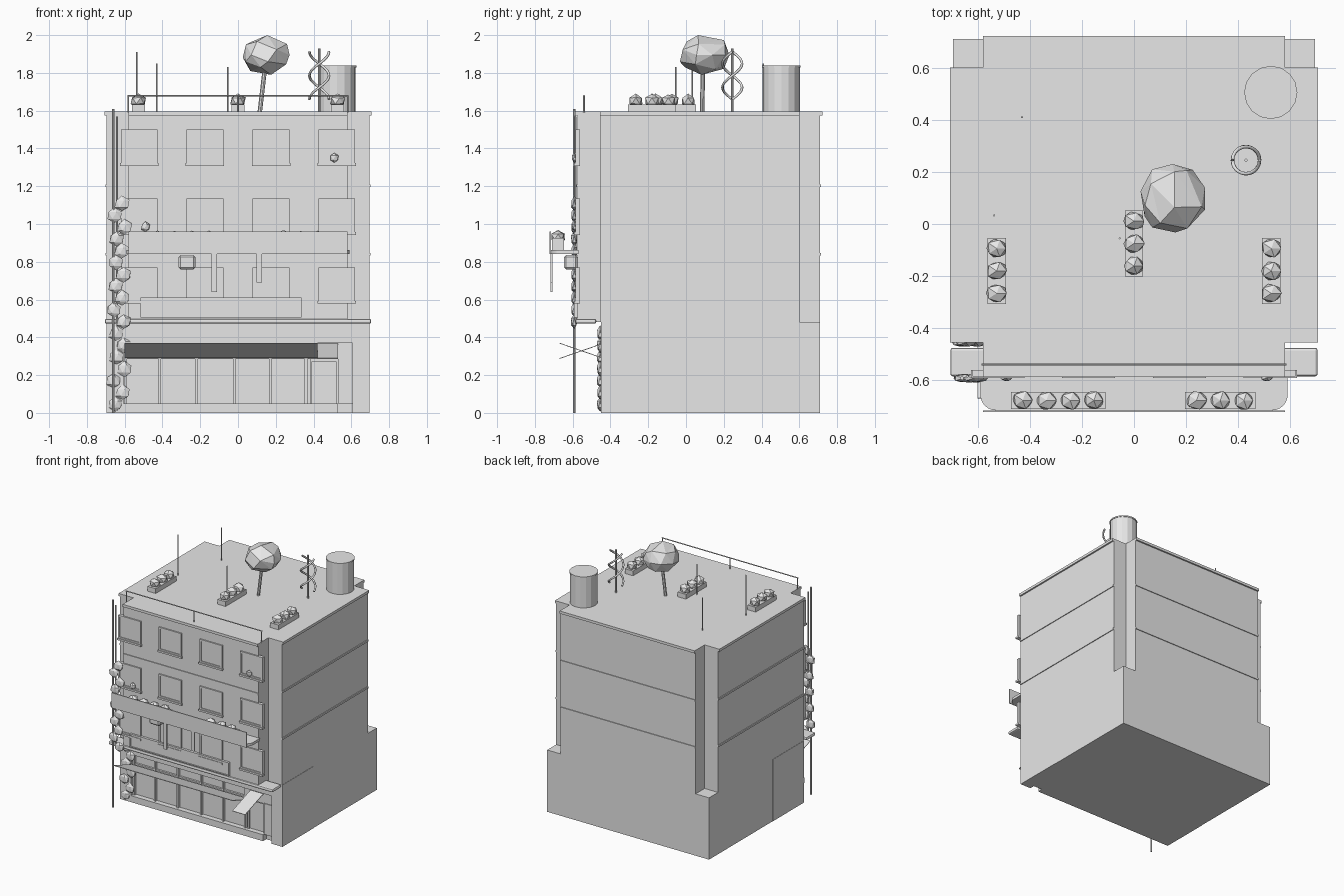
import bpy, bmesh, math, random
from mathutils import Vector

random.seed(4)
old = bpy.data.objects.get("Cube")
if old:
    bpy.data.objects.remove(old)

grey = bpy.data.materials.new("plain_grey")
grey.use_nodes = True
grey.diffuse_color = (0.8, 0.8, 0.8, 1)
grey.node_tree.nodes["Principled BSDF"].inputs["Base Color"].default_value = grey.diffuse_color


def finish(name, bm):
    bmesh.ops.recalc_face_normals(bm, faces=bm.faces)
    mesh = bpy.data.meshes.new(name)
    bm.to_mesh(mesh)
    bm.free()
    mesh.materials.append(grey)
    obj = bpy.data.objects.new(name, mesh)
    bpy.context.collection.objects.link(obj)
    return obj


def box(name, xs, ys, zs):
    bm = bmesh.new()
    bmesh.ops.create_cube(bm, size=1)
    for v in bm.verts:
        v.co = [r[0] if c < 0 else r[1] for c, r in zip(v.co, (xs, ys, zs))]
    return finish(name, bm)


def prism(name, outline, low, high):
    bm = bmesh.new()
    face = bm.faces.new([bm.verts.new((x, y, low)) for x, y in outline])
    top = bmesh.ops.extrude_face_region(bm, geom=[face])["geom"]
    for v in top:
        if isinstance(v, bmesh.types.BMVert):
            v.co.z = high
    return finish(name, bm)


def rod(name, start, end, radius, sides=8):
    a, b = Vector(start), Vector(end)
    bm = bmesh.new()
    bmesh.ops.create_cone(bm, cap_ends=True, segments=sides, radius1=radius,
                          radius2=radius, depth=(b - a).length)
    obj = finish(name, bm)
    obj.location = (a + b) / 2
    obj.rotation_euler = (b - a).to_track_quat("Z", "Y").to_euler()
    return obj


def blob(name, centre, size, detail=1, jitter=0.12):
    bm = bmesh.new()
    bmesh.ops.create_icosphere(bm, subdivisions=detail, radius=1)
    for v in bm.verts:
        v.co *= random.uniform(1 - jitter, 1 + jitter / 2)
        v.co = [c * s for c, s in zip(v.co, size)]
    obj = finish(name, bm)
    obj.location = centre
    return obj


def slope(name, xs, inner, outer):
    # thin sheet running from the wall to its outer edge
    bm = bmesh.new()
    corners = [(x, *p) for x, p in ((xs[0], inner), (xs[1], inner), (xs[1], outer), (xs[0], outer))]
    bm.faces.new([bm.verts.new(c) for c in corners])
    obj = finish(name, bm)
    mod = obj.modifiers.new("thickness", "SOLIDIFY")
    mod.thickness = 0.004
    return obj


def frame(name, xs, zs, ys, w):
    (l, r), (b, t) = xs, zs
    box(name + "_left", (l, l + w), ys, zs)
    box(name + "_right", (r - w, r), ys, zs)
    box(name + "_top", (l + w, r - w), ys, (t - w, t))
    box(name + "_bottom", (l + w, r - w), ys, (b, b + w))


def notched(grow):
    # floor plan with all four corners cut away
    x, n = 0.695 + grow, 0.58
    front, back, cut_f, cut_b = -0.575 - grow, 0.71 + grow, -0.455, 0.6
    half = [(n, front), (n, cut_f), (x, cut_f), (x, cut_b), (n, cut_b), (n, back)]
    return half + [(-a, b) for a, b in reversed(half)]


# main masses
prism("upper_storeys", notched(0), 0.48, 1.58)
prism("roof_slab", notched(0.012), 1.575, 1.595)
for z in (0.84, 1.203):
    prism("string_course", notched(0.006), z - 0.007, z + 0.007)
box("ground_storey", (-0.695, 0.695), (-0.41, 0.71), (0, 0.48))
box("shop_lintel", (-0.697, 0.697), (-0.45, -0.4), (0.37, 0.48))
box("shop_plinth", (-0.697, 0.53), (-0.45, -0.4), (0, 0.05))
for side in (-1, 1):
    box("shop_pier", sorted((side * 0.605, side * 0.697)), (-0.45, -0.07), (0, 0.48))
ledge = box("front_ledge", (-0.705, 0.705), (-0.585, -0.475), (0.472, 0.498))
soft = ledge.modifiers.new("rounded", "BEVEL")
soft.width = 0.01
soft.segments = 2

# shop front
for x in (-0.595, -0.415, -0.22, -0.02, 0.17, 0.36):
    box("shop_mullion", (x - 0.007, x + 0.007), (-0.43, -0.4), (0.05, 0.37))
box("shop_transom", (-0.6, 0.37), (-0.425, -0.4), (0.284, 0.296))
box("shop_head", (0.37, 0.605), (-0.435, -0.4), (0.285, 0.37))
frame("shop_door", (0.38, 0.53), (0.02, 0.285), (-0.425, -0.4), 0.012)
box("door_post", (0.53, 0.605), (-0.44, -0.4), (0.05, 0.29))
slope("awning", (-0.6, 0.42), (-0.447, 0.29), (-0.67, 0.367))
slope("door_canopy", (0.42, 0.53), (-0.447, 0.367), (-0.67, 0.29))

# sign board without lettering
box("sign_board", (-0.515, 0.335), (-0.588, -0.57), (0.505, 0.61))
frame("sign_frame", (-0.515, 0.335), (0.505, 0.61), (-0.594, -0.58), 0.008)

# windows
for z in (0.675, 1.04, 1.405):
    for x in (-0.523, -0.175, 0.175, 0.523):
        box("window_pane", (x - 0.09, x + 0.09), (-0.579, -0.56), (z - 0.09, z + 0.09))
        frame("window_frame", (x - 0.097, x + 0.097), (z - 0.085, z + 0.095), (-0.585, -0.56), 0.013)
        box("window_sill", (x - 0.102, x + 0.102), (-0.592, -0.56), (z - 0.097, z - 0.083))
for x, z in ((0.51, 1.35), (-0.49, 0.985)):
    blob("sill_plant", (x, -0.59, z), (0.026, 0.015, 0.028))

# balcony
r = 0.06
arc = [(0.53 + r * math.sin(a), -0.655 - r * math.cos(a)) for a in (i * math.pi / 12 for i in range(7))]
right = arc + [(0.59, -0.57)]
prism("balcony_slab", right + [(-x, y) for x, y in reversed(right)], 0.842, 0.862)
box("balcony_panel", (-0.58, 0.58), (-0.722, -0.715), (0.842, 0.96))
for l, n in ((-0.427, 4), (0.24, 3)):
    end = l + 0.091 * (n - 1)
    box("balcony_planter", (l - 0.045, end + 0.045), (-0.71, -0.645), (0.862, 0.925))
    for i in range(n):
        blob("balcony_bush", (l + 0.091 * i, -0.677, 0.932), (0.043, 0.04, 0.036))
for x, low in ((-0.125, 0.64), (0.113, 0.69)):
    box("hanging_banner", (x - 0.014, x + 0.014), (-0.718, -0.708), (low, 0.842))
unit = box("wall_unit", (-0.315, -0.225), (-0.645, -0.575), (0.76, 0.835))
unit.modifiers.new("rounded", "BEVEL").width = 0.01

# climbing plant and its poles
rod("tall_pole", (-0.66, -0.592, 0), (-0.66, -0.592, 1.61), 0.007)
rod("short_pole", (-0.64, -0.585, 0.48), (-0.64, -0.585, 1.57), 0.005)
for i in range(18):
    z = 0.045 + 0.0625 * i
    x = -0.632 + (0.024 if i % 2 else -0.02) + random.uniform(-0.01, 0.01)
    y = -0.455 if z < 0.47 else -0.592
    blob("vine_leaf_clump", (x, y, z), (0.043, 0.018, 0.042))

# roof railing
rod("railing_bar", (-0.585, -0.54, 1.68), (0.585, -0.54, 1.68), 0.004)
for x in (-0.58, 0, 0.58):
    rod("railing_post", (x, -0.54, 1.59), (x, -0.54, 1.68), 0.004)

# roof planters
for x, y in ((-0.527, -0.18), (0, -0.075), (0.527, -0.18)):
    box("roof_planter", (x - 0.035, x + 0.035), (y - 0.127, y + 0.127), (1.59, 1.632))
    for step in (-1, 0, 1):
        blob("roof_bush", (x, y + step * 0.086, 1.652), (0.044, 0.04, 0.037))

# roof tree
rod("tree_trunk", (0.115, 0.085, 1.59), (0.143, 0.09, 1.83), 0.012)
crown = blob("tree_crown", (0.148, 0.098, 1.895), (0.13, 0.135, 0.105), 2, 0.06)
cut = crown.modifiers.new("chunky", "DECIMATE")
cut.ratio = 0.55

# twisted sculpture
sx, sy = 0.43, 0.245
rod("sculpture_pole", (sx, sy, 1.59), (sx, sy, 1.93), 0.006)
for phase in (0, math.pi):
    curve = bpy.data.curves.new("sculpture_strand", "CURVE")
    curve.dimensions = "3D"
    curve.bevel_depth = 0.007
    curve.bevel_resolution = 1
    curve.use_fill_caps = True
    path = curve.splines.new("POLY")
    path.points.add(24)
    for i, p in enumerate(path.points):
        a = phase + i / 24 * math.tau
        p.co = (sx + 0.052 * math.cos(a), sy + 0.052 * math.sin(a), 1.66 + i * 0.0105, 1)
    curve.materials.append(grey)
    bpy.context.collection.objects.link(bpy.data.objects.new("sculpture_strand", curve))

# water tank and antennas
rod("water_tank", (0.525, 0.505, 1.59), (0.525, 0.505, 1.83), 0.098, 16)
rod("tank_lid", (0.525, 0.505, 1.828), (0.525, 0.505, 1.838), 0.102, 16)
for x, y, top in ((-0.537, 0.033, 1.91), (-0.43, 0.41, 1.85), (-0.055, -0.055, 1.83)):
    rod("antenna", (x, y, 1.59), (x, y, top), 0.004)
